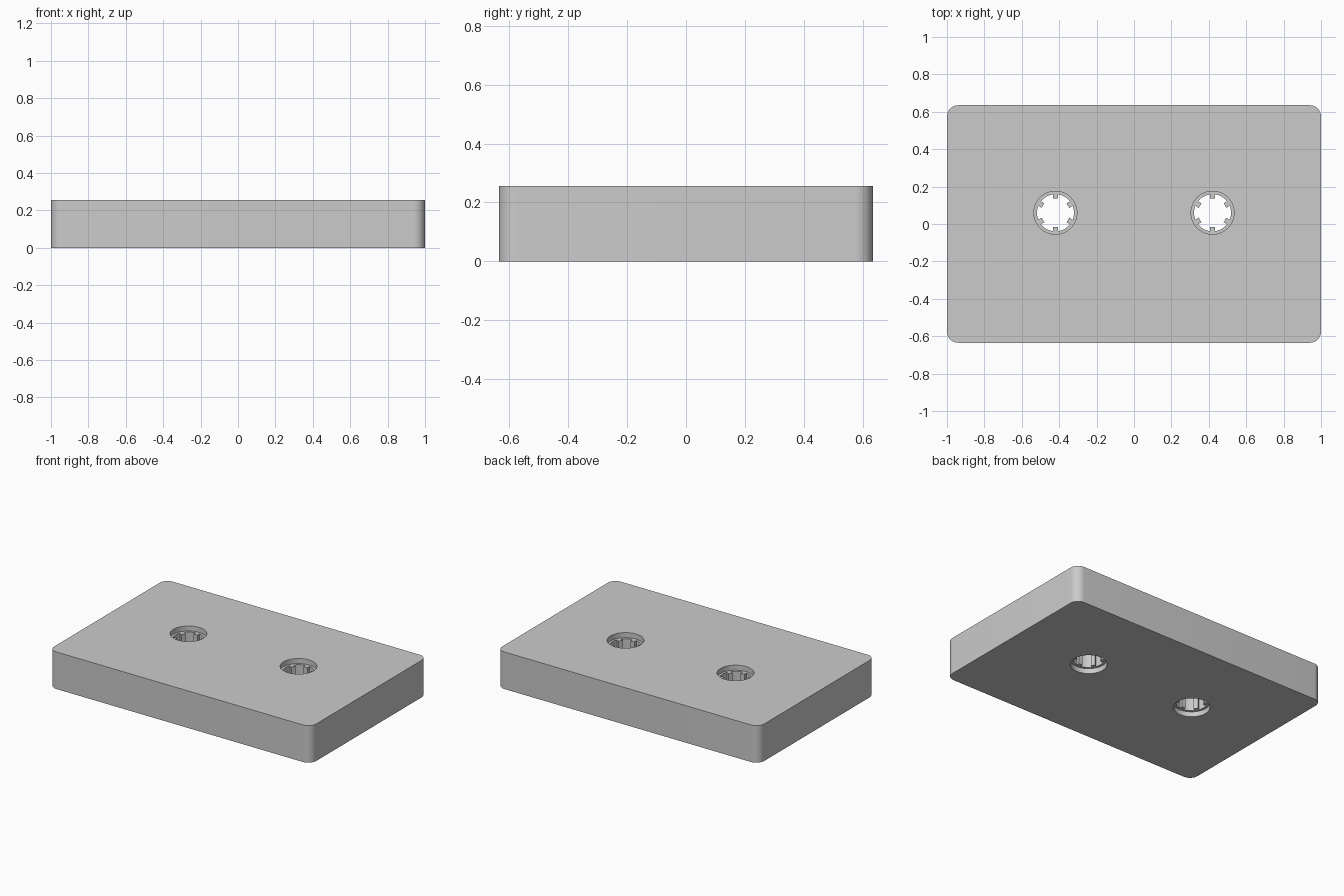
import bpy, bmesh
from math import sin, cos, pi, radians

if "Cube" in bpy.data.objects:
    bpy.data.objects.remove(bpy.data.objects["Cube"])

H = 0.256           # slab thickness
HUB_X, HUB_Y = 0.42, 0.06
HOLE_R = 0.115


def arc(cx, cy, r, a0, a1, n):
    return [(cx + r * cos(a0 + (a1 - a0) * i / n), cy + r * sin(a0 + (a1 - a0) * i / n))
            for i in range(n + 1)]


def circle(cx, cy, r, n=64):
    return arc(cx, cy, r, 0, 2 * pi, n)[:-1]


def plate(name, loops, z0, z1):
    """Extrude an outline with holes into a solid plate."""
    cu = bpy.data.curves.new(name, 'CURVE')
    cu.dimensions, cu.fill_mode = '2D', 'BOTH'
    cu.extrude = (z1 - z0) / 2
    for pts in loops:
        sp = cu.splines.new('POLY')
        sp.points.add(len(pts) - 1)
        for p, (x, y) in zip(sp.points, pts):
            p.co = (x, y, 0, 1)
        sp.use_cyclic_u = True
    ob = bpy.data.objects.new(name, cu)
    bpy.context.collection.objects.link(ob)
    bpy.ops.object.select_all(action='DESELECT')
    ob.select_set(True)
    bpy.context.view_layer.objects.active = ob
    bpy.ops.object.convert(target='MESH')
    ob = bpy.context.view_layer.objects.active
    bm = bmesh.new()
    bm.from_mesh(ob.data)
    bmesh.ops.remove_doubles(bm, verts=bm.verts, dist=1e-5)
    bmesh.ops.translate(bm, verts=bm.verts, vec=(0, 0, (z0 + z1) / 2))
    bmesh.ops.recalc_face_normals(bm, faces=bm.faces)
    bm.to_mesh(ob.data)
    bm.free()
    bpy.ops.object.shade_smooth_by_angle(angle=radians(30))
    return ob


# Slab with rounded corners and two round holes
r, hx, hy = 0.06, 1.0, 0.635
outline = []
for i, (sx, sy) in enumerate([(1, 1), (-1, 1), (-1, -1), (1, -1)]):
    outline += arc(sx * (hx - r), sy * (hy - r), r, i * pi / 2, (i + 1) * pi / 2, 12)
plate("slab", [outline] + [circle(s * HUB_X, HUB_Y, HOLE_R) for s in (-1, 1)], 0, H)


# Recessed hub rings with six inward teeth
def toothed_bore(cx, cy, r_out=0.099, r_in=0.077, half_w=0.014):
    pts, d = [], half_w / r_out
    for i in range(6):
        a = pi / 6 + i * pi / 3
        for rad, w in ((r_in, -half_w), (r_in, half_w)):
            pts.append((cx + rad * cos(a) - w * sin(a), cy + rad * sin(a) + w * cos(a)))
        pts += arc(cx, cy, r_out, a + d, a + pi / 3 - d, 8)
    return pts


for name, s in (("left_hub", -1), ("right_hub", 1)):
    plate(name, [circle(s * HUB_X, HUB_Y, HOLE_R + 0.001), toothed_bore(s * HUB_X, HUB_Y)],
          0.035, H - 0.035)
